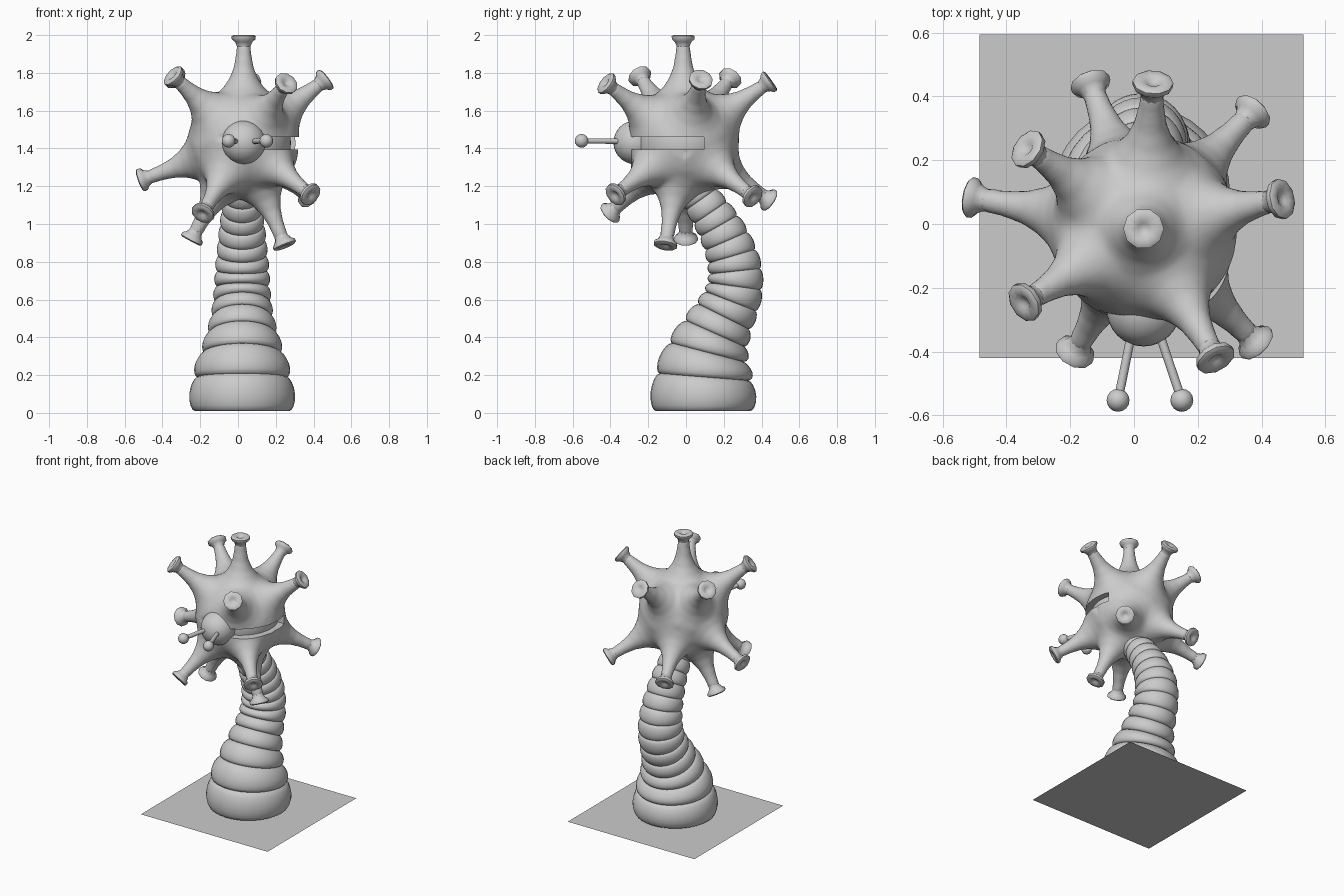
import bpy, bmesh, math
from mathutils import Vector, Matrix

if "Cube" in bpy.data.objects:
    bpy.data.objects.remove(bpy.data.objects["Cube"])

C = Vector((0.03, -0.015, 1.43))          # centre of the head


def make(name, bm, angle=40):
    bmesh.ops.recalc_face_normals(bm, faces=bm.faces)
    me = bpy.data.meshes.new(name)
    bm.to_mesh(me)
    bm.free()
    ob = bpy.data.objects.new(name, me)
    bpy.context.collection.objects.link(ob)
    smooth(ob, angle)
    return ob


def smooth(ob, angle=40):
    bpy.ops.object.select_all(action='DESELECT')
    ob.select_set(True)
    bpy.context.view_layer.objects.active = ob
    bpy.ops.object.shade_smooth_by_angle(angle=math.radians(angle))


def skin(bm, rings):
    """Bridge a list of vertex rings and cap both ends."""
    n = len(rings[0])
    for a, b in zip(rings, rings[1:]):
        for i in range(n):
            j = (i + 1) % n
            bm.faces.new((a[i], a[j], b[j], b[i]))
    bm.faces.new(rings[0][::-1])
    bm.faces.new(rings[-1])


def lathe(bm, profile, origin, direction, n):
    """Revolve (distance, radius) points about a direction."""
    m = Matrix.Translation(origin) @ direction.to_track_quat('Z', 'Y').to_matrix().to_4x4()
    skin(bm, [[bm.verts.new(m @ Vector((r * math.cos(2 * math.pi * i / n),
                                        r * math.sin(2 * math.pi * i / n), d)))
               for i in range(n)] for d, r in profile])


def ball(bm, centre, r, n=32):
    bmesh.ops.create_uvsphere(bm, u_segments=n, v_segments=n // 2, radius=r,
                              matrix=Matrix.Translation(centre))


# Ground plate
bm = bmesh.new()
bmesh.ops.create_grid(bm, x_segments=1, y_segments=1, size=0.508,
                      matrix=Matrix.Translation((0.024, 0.087, 0)))
make("base_plate", bm)

# Ringed stalk: (y, z, radius) at each crease between bulges
creases = [(.09, .01, .25), (.095, .19, .235), (.115, .32, .195), (.155, .42, .165),
           (.20, .51, .145), (.24, .59, .136), (.262, .67, .13), (.262, .75, .127),
           (.245, .83, .12), (.215, .91, .113), (.175, .99, .105), (.13, 1.06, .097),
           (.08, 1.13, .09), (.03, 1.20, .085)]
pts = [Vector((0.022, y, z)) for y, z, r in creases]
tans = [(pts[min(i + 1, len(pts) - 1)] - pts[max(i - 1, 0)]).normalized() for i in range(len(pts))]
tans[0] = Vector((0, 0, 1))
bm = bmesh.new()
rings = []
for k in range(len(pts) - 1):
    for s in range(8):
        u = (1 - math.cos(math.pi * s / 8)) / 2
        p = pts[k].lerp(pts[k + 1], u)
        t = tans[k].lerp(tans[k + 1], u).normalized()
        r0, r1 = creases[k][2], creases[k + 1][2]
        r = r0 + (r1 - r0) * u + 0.15 * r0 * math.sqrt(max(0, math.sin(math.pi * u)))
        side = Vector((0, t.z, -t.y))
        rings.append([bm.verts.new(p + r * (Vector((1, 0, 0)) * math.cos(a) + side * math.sin(a)))
                      for a in (2 * math.pi * i / 32 for i in range(32))])
skin(bm, rings)
make("ringed_stalk", bm, 60)

# Tips of all the horns around the head
tips = [(0.03, -0.015, 2.0),
        (-.34, .24, 1.78), (.06, .45, 1.76), (.47, .08, 1.77), (.26, -.43, 1.75), (-.35, -.25, 1.79),
        (-.52, .085, 1.23), (-.14, .45, 1.12), (.38, .36, 1.14), (.39, -.38, 1.15), (-.19, -.41, 1.05),
        (.25, -.11, .88), (-.25, 0, .91)]

# Head and flared horns fused into one skin
bm = bmesh.new()
ball(bm, C, 0.285, 48)
caps = bmesh.new()
for tip in tips:
    d = Vector(tip) - C
    L = d.length
    lathe(bm, [(.1, .22), (.22, .20), (.255, .15), (.29, .11), (.34, .076), (.40, .053),
               (.47, .041), (L - .05, .037), (L - .045, .02)], C, d, 24)
    # Flanged, dimpled sucker at the end of each horn
    lathe(caps, [(L - .08, .034), (L - .055, .037), (L - .035, .047), (L - .022, .063), (L - .006, .064),
                 (L, .055), (L - .001, .03), (L - .01, .018), (L - .014, .004)], C, d, 10)
make("horn_suckers", caps, 50)
head = make("spiked_head", bm)

# Slot cut along the right-hand side
bm = bmesh.new()
bmesh.ops.create_cube(bm, size=1, matrix=Matrix.Translation((0.33, -0.2525, 1.428))
                      @ Matrix.Diagonal((0.6, 0.695, 0.066, 1)))
cutter = make("slot_cutter", bm)
cutter.hide_render = True

m = head.modifiers.new("fuse", 'REMESH')
m.mode = 'VOXEL'
m.voxel_size = 0.012
m.use_smooth_shade = True
m = head.modifiers.new("blend", 'SMOOTH')
m.factor = 0.5
m.iterations = 6
m = head.modifiers.new("slot", 'BOOLEAN')
m.operation = 'DIFFERENCE'
m.solver = 'EXACT'
m.object = cutter
bpy.ops.object.select_all(action='DESELECT')
bpy.context.view_layer.objects.active = head
head.select_set(True)
for name in ("fuse", "blend", "slot"):
    bpy.ops.object.modifier_apply(modifier=name)
smooth(head, 45)
bpy.data.objects.remove(cutter)

# Inner wall behind the slot
bm = bmesh.new()
ball(bm, C, 0.25, 48)
make("inner_core", bm)

# Eye on the front
bm = bmesh.new()
ball(bm, Vector((0.03, -0.268, 1.432)), 0.116)
make("eye", bm)

# Pair of feelers with round knobs
bm = bmesh.new()
for s in (-1, 1):
    root = Vector((0.035 + s * 0.04, -0.33, 1.438))
    knob = Vector((0.05 + s * 0.1, -0.553, 1.44))
    d = knob - root
    lathe(bm, [(0, .014), (d.length, .014)], root, d, 12)
    ball(bm, knob, 0.036, 16)
make("feelers", bm)
